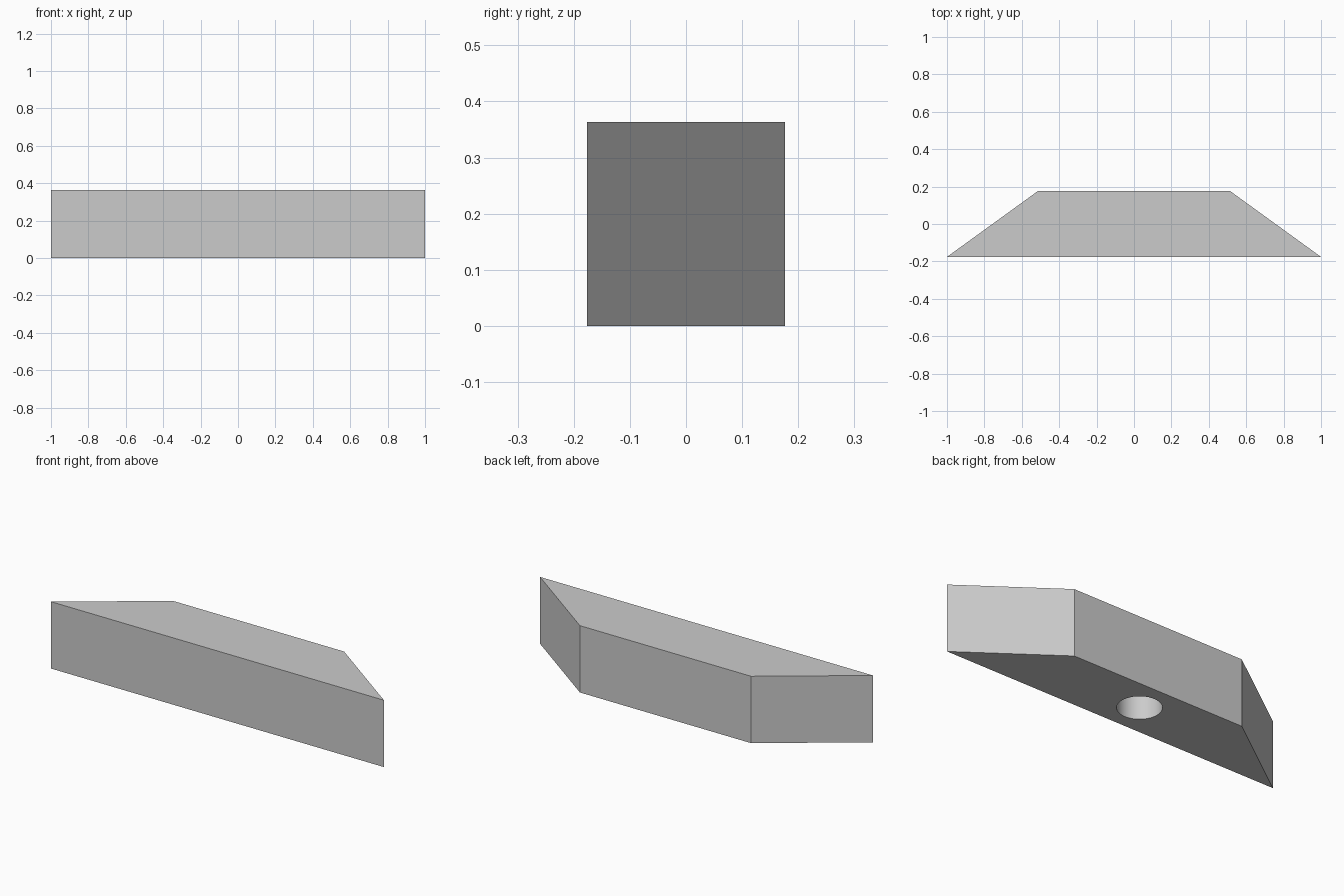
import bpy
import bmesh

default_cube = bpy.data.objects.get("Cube")
if default_cube:
    bpy.data.objects.remove(default_cube, do_unlink=True)

HEIGHT = 0.363
HALF_DEPTH = 0.176
FRONT_HALF = 1.0
BACK_HALF = 0.514
HOLE_RADIUS = 0.108
HOLE_DEPTH = 0.25
HOLE_X = -0.034

# Plain grey material
grey = bpy.data.materials.new("plain_grey")
grey.use_nodes = True
colour = (0.6, 0.6, 0.6, 1)
grey.diffuse_color = colour
grey.node_tree.nodes["Principled BSDF"].inputs["Base Color"].default_value = colour

# Block: trapezoid outline extruded upward
outline = [(-FRONT_HALF, -HALF_DEPTH), (FRONT_HALF, -HALF_DEPTH),
           (BACK_HALF, HALF_DEPTH), (-BACK_HALF, HALF_DEPTH)]
bm = bmesh.new()
base = bm.faces.new([bm.verts.new((x, y, 0)) for x, y in outline])
top = bmesh.ops.extrude_face_region(bm, geom=[base], use_keep_orig=True)["geom"]
bmesh.ops.translate(bm, vec=(0, 0, HEIGHT),
                    verts=[v for v in top if isinstance(v, bmesh.types.BMVert)])
bmesh.ops.recalc_face_normals(bm, faces=bm.faces)
mesh = bpy.data.meshes.new("angled_block")
bm.to_mesh(mesh)
bm.free()
mesh.materials.append(grey)
block = bpy.data.objects.new("angled_block", mesh)
bpy.context.collection.objects.link(block)

# Blind round socket in the underside
bpy.ops.mesh.primitive_cylinder_add(vertices=48, radius=HOLE_RADIUS,
                                    depth=2 * HOLE_DEPTH, location=(HOLE_X, 0, 0))
cutter = bpy.context.object
cutter.name = "socket_cutter"
cutter.hide_render = True
cutter.data.materials.append(grey)

socket = block.modifiers.new("socket", 'BOOLEAN')
socket.operation = 'DIFFERENCE'
socket.solver = 'EXACT'
socket.object = cutter

# Apply the cut, then keep hard edges with a smooth socket wall
bpy.ops.object.select_all(action='DESELECT')
block.select_set(True)
bpy.context.view_layer.objects.active = block
bpy.ops.object.modifier_apply(modifier=socket.name)
bpy.data.objects.remove(cutter, do_unlink=True)
bpy.ops.object.shade_smooth_by_angle()
